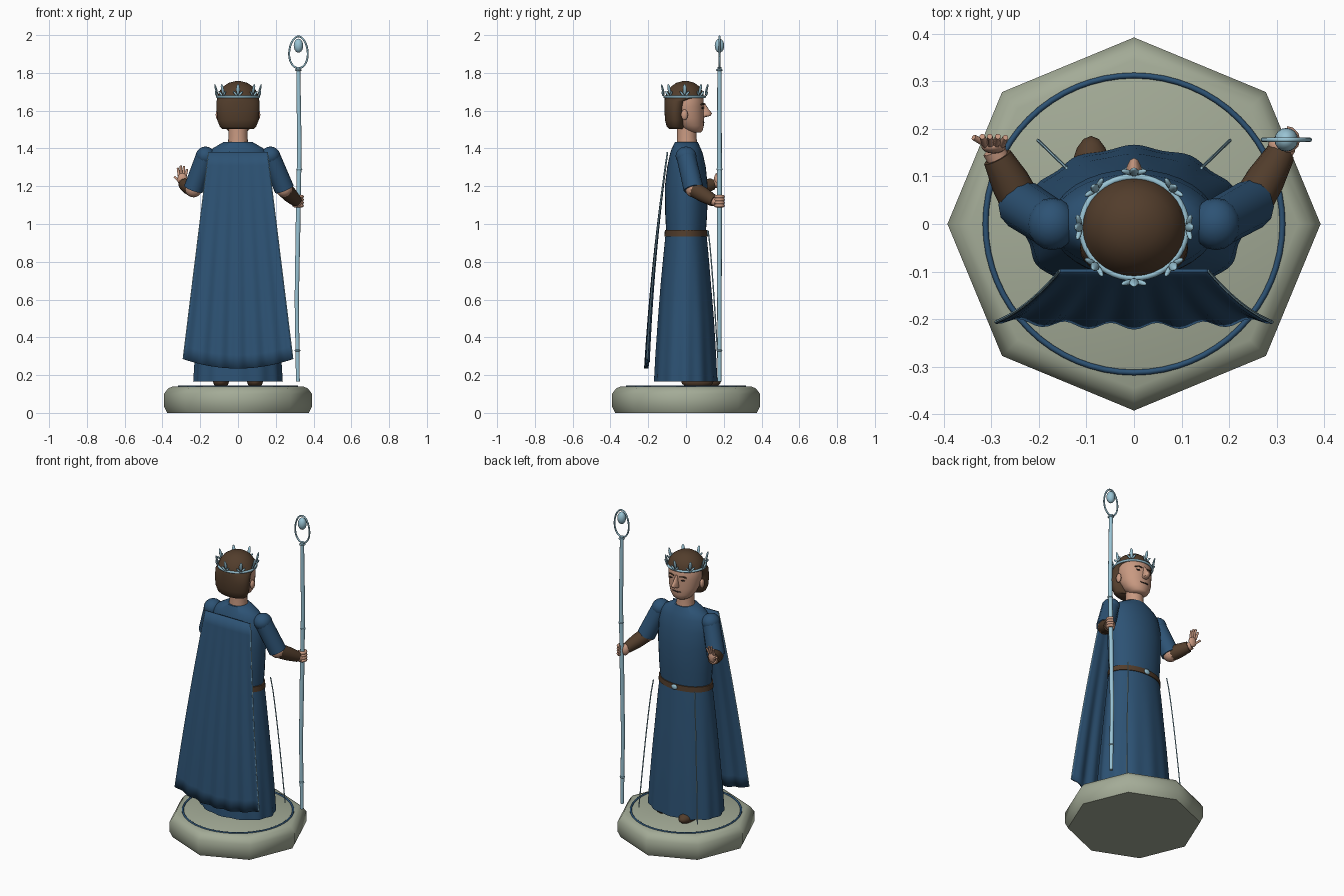
import bpy, bmesh, math
from mathutils import Vector, Matrix

if "Cube" in bpy.data.objects:
    bpy.data.objects.remove(bpy.data.objects["Cube"])


def material(name, r, g, b):
    m = bpy.data.materials.new(name)
    m.diffuse_color = (r, g, b, 1)
    m.use_nodes = True
    m.node_tree.nodes["Principled BSDF"].inputs["Base Color"].default_value = m.diffuse_color
    return m


BLUE = material("blue cloth", 0.026, 0.085, 0.175)
SILVER = material("pale blue metal", 0.32, 0.55, 0.66)
BROWN = material("brown leather and hair", 0.085, 0.047, 0.025)
SKIN = material("skin", 0.58, 0.32, 0.22)
STONE = material("stone", 0.37, 0.41, 0.31)
DARK = material("dark features", 0.03, 0.02, 0.018)


def finish(bm, name, mat, angle=50):
    bmesh.ops.recalc_face_normals(bm, faces=bm.faces)
    me = bpy.data.meshes.new(name)
    bm.to_mesh(me)
    bm.free()
    me.materials.append(mat)
    ob = bpy.data.objects.new(name, me)
    bpy.context.collection.objects.link(ob)
    smooth(ob, angle)
    return ob


def smooth(ob, angle=50):
    bpy.ops.object.select_all(action='DESELECT')
    ob.select_set(True)
    bpy.context.view_layer.objects.active = ob
    bpy.ops.object.shade_smooth_by_angle(angle=math.radians(angle))


def loft(name, mat, rings, segs=32, ripple=0, start=0, angle=50):
    """Stack of elliptical rings: (z, half width, back y, front y)."""
    bm = bmesh.new()
    loops = []
    for i, (z, a, y0, y1) in enumerate(rings):
        fade = max(0, 1 - i / 4) * ripple
        loop = []
        for s in range(segs):
            t = 2 * math.pi * s / segs + start
            k = 1 + fade * math.cos(12 * t)
            loop.append(bm.verts.new((a * k * math.cos(t), (y0 + y1) / 2 + (y1 - y0) / 2 * k * math.sin(t), z)))
        loops.append(loop)
    for lo, hi in zip(loops, loops[1:]):
        for s in range(segs):
            n = (s + 1) % segs
            bm.faces.new((lo[s], lo[n], hi[n], hi[s]))
    bm.faces.new(loops[0])
    bm.faces.new(loops[-1])
    return finish(bm, name, mat, angle)


def tube(name, mat, pts, r, radii=None, cyclic=False, sides=2):
    """Round tube along a list of points."""
    cu = bpy.data.curves.new(name, 'CURVE')
    cu.dimensions = '3D'
    cu.bevel_depth = r
    cu.bevel_resolution = sides
    cu.use_fill_caps = True
    sp = cu.splines.new('POLY')
    sp.points.add(len(pts) - 1)
    for i, p in enumerate(pts):
        sp.points[i].co = (*p, 1)
        sp.points[i].radius = radii[i] if radii else 1
    sp.use_cyclic_u = cyclic
    cu.materials.append(mat)
    ob = bpy.data.objects.new(name, cu)
    bpy.context.collection.objects.link(ob)
    bpy.ops.object.select_all(action='DESELECT')
    ob.select_set(True)
    bpy.context.view_layer.objects.active = ob
    bpy.ops.object.convert(target='MESH')
    ob = bpy.context.object
    smooth(ob)
    return ob


def ball(name, mat, loc, size, rot=None, segs=16):
    bm = bmesh.new()
    m = Matrix.Translation(loc) @ (rot or Matrix()) @ Matrix.Diagonal((*size, 1))
    bmesh.ops.create_uvsphere(bm, u_segments=segs, v_segments=segs // 2 + 2, radius=1, matrix=m)
    return finish(bm, name, mat)


def ring(name, mat, c, rx, ry, r, n=48):
    pts = [(c[0] + rx * math.cos(2 * math.pi * i / n), c[1] + ry * math.sin(2 * math.pi * i / n), c[2]) for i in range(n)]
    return tube(name, mat, pts, r, cyclic=True)


# Octagonal stone base with inlaid ring
loft("base", STONE, [(z, a, -a, a) for z, a in
     [(0, .375), (.035, .392), (.10, .392), (.13, .37), (.14, .345)]], 8, angle=60)
ring("base_ring", BLUE, (0, 0, .14), .312, .312, .006, 64)

# Boots, one stepping forward
for side, y in ((-1, .10), (1, .06)):
    ball("boot", BROWN, (side * .09, y, .165), (.042, .085, .035))

# Robe: rippled skirt, torso, belt and buckle
loft("skirt", BLUE, [(.165, .232, -.166, .163), (.3, .225, -.16, .157), (.5, .208, -.147, .146),
     (.7, .19, -.132, .13), (.85, .176, -.118, .118), (.95, .165, -.108, .108)], 96, .022)
loft("torso", BLUE, [(.94, .16, -.104, .104), (1.05, .168, -.11, .112), (1.2, .175, -.112, .115),
     (1.3, .172, -.1, .105), (1.37, .158, -.085, .09), (1.4, .135, -.075, .078),
     (1.435, .075, -.058, .062)])
loft("belt", BROWN, [(.935, .172, -.114, .114), (.967, .17, -.112, .112)], 40)
ball("buckle", SILVER, (0, .115, .951), (.02, .008, .016))

# Cape: flaring, gently folded sheet
bm = bmesh.new()
NU, NV = 48, 16
grid = []
for j in range(NV + 1):
    v = j / NV
    row = []
    for i in range(NU + 1):
        u = 2 * i / NU - 1
        y = -.098 - .165 * v + .052 * v * v - .007 * v * math.cos(u * 5 * math.pi * 1.2) + .012 * v * u * u
        z = 1.38 - v * (1.38 - .235 - .05 * u * u)
        row.append(bm.verts.new((u * (.155 + .135 * v), y, z)))
    grid.append(row)
for j in range(NV):
    for i in range(NU):
        bm.faces.new((grid[j][i], grid[j][i + 1], grid[j + 1][i + 1], grid[j + 1][i]))
edges = [[grid[j][i].co.copy() for j in range(NV + 1)] for i in (0, NU)]
cape = finish(bm, "cape", BLUE)
mod = cape.modifiers.new("thickness", 'SOLIDIFY')
mod.thickness = .008
mod.offset = 0
for pts in edges:
    tube("cape_trim", SILVER, pts, .0035, sides=1)

# Loose trim cords in front of the skirt
for s in (-1, 1):
    pts = [(s * (.142 + .06 * t ** .8), .118 + .058 * t ** .8, .96 - .79 * t) for t in [i / 10 for i in range(11)]]
    tube("robe_trim", SILVER, pts, .0035, sides=1)

# Arms: sleeve, bracer and wrist
for s, shoulder, elbow, wrist in (
        (1, (.172, 0, 1.36), (.245, .04, 1.185), (.308, .148, 1.122)),
        (-1, (-.172, 0, 1.36), (-.235, .04, 1.185), (-.287, .14, 1.21))):
    a, b, w = Vector(shoulder), Vector(elbow), Vector(wrist)
    ball("shoulder", BLUE, a, (.052, .055, .05))
    tube("sleeve", BLUE, [a, a.lerp(b, .5), b], .052, [.98, 1, 1.02], sides=4)
    ball("elbow", SKIN, b, (.044, .044, .044))
    tube("bracer", BROWN, [b, b.lerp(w, .5), w], .04, [1.08, 1.02, .78], sides=4)
    tube("wrist", SKIN, [w, w + (w - b) * .15], .024, sides=3)

# Open hand with spread fingers
ball("open_palm", SKIN, (-.295, .163, 1.235), (.026, .015, .034))
for root, tip in (((-.312, .167, 1.255), (-.319, .184, 1.296)), ((-.301, .167, 1.26), (-.303, .184, 1.308)),
                  ((-.289, .167, 1.26), (-.286, .184, 1.305)), ((-.278, .167, 1.255), (-.27, .182, 1.29)),
                  ((-.305, .165, 1.222), (-.337, .182, 1.25))):
    tube("open_finger", SKIN, [root, tip], .008, [1, .75])

# Gripping hand with fingers wrapped round the staff
SX, SY = .32, .177
ball("grip_palm", SKIN, (.305, .163, 1.12), (.024, .022, .034))
for k in range(4):
    pts = [(SX + .02 * math.cos(t), SY + .02 * math.sin(t), 1.145 - .016 * k)
           for t in [math.radians(-150 + 30 * i) for i in range(9)]]
    tube("grip_finger", SKIN, pts, .009)

# Staff with teardrop hoop, collars and orb
tube("staff", SILVER, [(.317, SY, .165), (.311, SY, .6), (.318, SY, 1.0), (.325, SY, 1.4), (.319, SY, 1.83)],
     .0125, [.85, .95, 1.05, 1, .9], sides=3)
for z, r, x in ((.33, .014, .315), (1.29, .015, .324), (1.815, .017, .32)):
    ring("staff_collar", SILVER, (x, SY, z), r * .75, r * .75, .005, 16)
hoop = []
for i in range(32):
    t = 2 * math.pi * i / 32
    hoop.append((SX + .049 * math.sin(t) * (1 - .1 * math.cos(t)), SY, 1.909 + .084 * math.cos(t)))
tube("staff_hoop", SILVER, hoop, .005, cyclic=True)
ball("orb", SILVER, (SX, SY, 1.944), (.025, .025, .037))

# Neck and head
loft("neck", SKIN, [(1.41, .056, -.05, .062), (1.46, .05, -.047, .055), (1.53, .05, -.047, .055)], 20)
loft("head", SKIN, [(1.485, .035, .02, .078), (1.495, .055, -.01, .088), (1.52, .075, -.04, .094),
     (1.56, .092, -.07, .095), (1.62, .1, -.09, .095), (1.68, .1, -.095, .092), (1.72, .07, -.06, .06)])
loft("nose", SKIN, [(1.565, .014, .07, .1), (1.572, .019, .07, .128), (1.585, .017, .07, .139),
     (1.605, .012, .07, .122), (1.64, .008, .07, .1)], 12)
for s in (-1, 1):
    ball("ear", SKIN, (s * .106, -.008, 1.578), (.012, .018, .028))
    ball("eye", DARK, (s * .038, .087, 1.614), (.017, .005, .0045))
    tube("brow", BROWN, [(s * .018, .094, 1.633), (s * .04, .09, 1.638), (s * .06, .08, 1.632)], .004)
tube("mouth", DARK, [(-.027, .09, 1.54), (0, .095, 1.538), (.027, .09, 1.54)], .0035)

# Hair: long behind, domed over the brow
loft("hair", BROWN, [(1.503, .082, -.09, -.012), (1.515, .096, -.102, -.005), (1.55, .11, -.111, 0),
     (1.6, .113, -.114, .002), (1.65, .113, -.114, .02), (1.672, .11, -.112, .096),
     (1.70, .1, -.1, .09), (1.727, .08, -.08, .072), (1.747, .05, -.052, .045), (1.756, .015, -.02, .015)])

# Crown: band with eight leaf clusters leaning outward
ring("crown_band", SILVER, (0, -.007, 1.673), .11, .106, .007)
for k in range(8):
    t = k * math.pi / 4
    face = Matrix.Rotation(t, 4, 'Z')
    for lean, off, h, z in ((0, 0, .03, 1.712), (.7, -.014, .018, 1.69), (-.7, .014, .018, 1.69)):
        p = Matrix.Translation((0, -.007, 0)) @ face @ Vector((.116, off, z))
        rot = face @ Matrix.Rotation(.25, 4, 'Y') @ Matrix.Rotation(lean, 4, 'X')
        ball("crown_leaf", SILVER, p, (.006, .01 if lean == 0 else .006, h), rot, 8)
